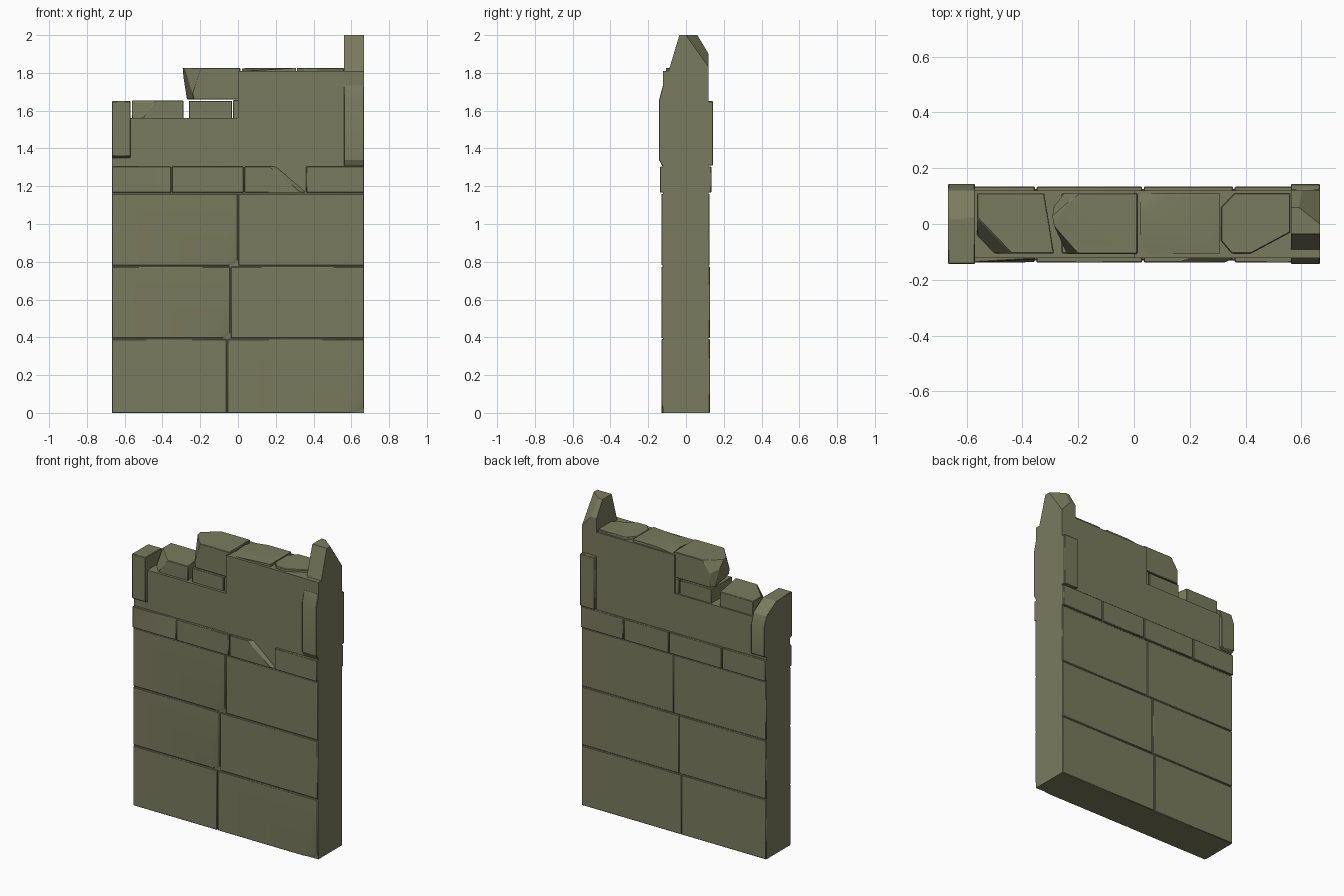
import bpy, bmesh
from mathutils import Vector

if "Cube" in bpy.data.objects:
    bpy.data.objects.remove(bpy.data.objects["Cube"], do_unlink=True)

stone = bpy.data.materials.new("mossy_stone")
stone.use_nodes = True
COLOUR = (0.195, 0.198, 0.112, 1)
stone.diffuse_color = COLOUR
bsdf = stone.node_tree.nodes["Principled BSDF"]
bsdf.inputs["Base Color"].default_value = COLOUR
bsdf.inputs["Roughness"].default_value = 0.9

# Outline coordinates (a, b) and extrusion coordinate t for each axis
PLACE = {
    "x": lambda a, b, t: (t, a, b),
    "y": lambda a, b, t: (a, t, b),
    "z": lambda a, b, t: (a, b, t),
}


def prism(name, axis, outline, lo, hi, cuts=(), bevel=0.003, angle=0.4):
    """Extrude an outline along an axis, then break off corners with three-point planes."""
    bm = bmesh.new()
    face = bm.faces.new([bm.verts.new(PLACE[axis](a, b, lo)) for a, b in outline])
    step = Vector(PLACE[axis](0, 0, hi - lo))
    new = bmesh.ops.extrude_face_region(bm, geom=[face])["geom"]
    bmesh.ops.translate(bm, vec=step, verts=[v for v in new if isinstance(v, bmesh.types.BMVert)])
    centre = sum((v.co for v in bm.verts), Vector()) / len(bm.verts)
    for cut in cuts:
        p, q, r = map(Vector, cut)
        normal = (q - p).cross(r - p).normalized()
        if normal.dot(centre - p) > 0:
            normal.negate()
        geom = bm.verts[:] + bm.edges[:] + bm.faces[:]
        bmesh.ops.bisect_plane(bm, geom=geom, plane_co=p, plane_no=normal, clear_outer=True)
        bmesh.ops.holes_fill(bm, edges=[e for e in bm.edges if e.is_boundary])
    bmesh.ops.recalc_face_normals(bm, faces=bm.faces[:])
    mesh = bpy.data.meshes.new(name)
    bm.to_mesh(mesh)
    bm.free()
    mesh.materials.append(stone)
    obj = bpy.data.objects.new(name, mesh)
    bpy.context.collection.objects.link(obj)
    if bevel:
        mod = obj.modifiers.new("worn_edges", "BEVEL")
        mod.width, mod.segments = bevel, 1
    bpy.ops.object.select_all(action="DESELECT")
    obj.select_set(True)
    bpy.context.view_layer.objects.active = obj
    bpy.ops.object.shade_smooth_by_angle(angle=angle)
    return obj


def rect(a0, a1, b0, b1):
    return [(a0, b0), (a1, b0), (a1, b1), (a0, b1)]


W = 0.667

# Stepped wall core
prism("wall_core", "y", [(-W, 0), (W, 0), (W, 1.81), (0, 1.81), (0, 1.56), (-W, 1.56)],
      -0.122, 0.12, bevel=0)

# Brick facing on both sides: bottom, top, front, back, joints
courses = [
    (0.0, 0.39, -0.131, 0.126, [-W, -0.058, W]),
    (0.396, 0.774, -0.130, 0.126, [-W, -0.04, W]),
    (0.78, 1.16, -0.129, 0.125, [-W, 0.0, W]),
    (1.166, 1.304, -0.138, 0.134, [-W, -0.352, 0.032, 0.358, W]),
]

# Front bricks with a broken corner, keyed by (course, brick)
broken = {
    (0, 1): [((0.56, -0.131, 0), (W, -0.131, 0.05), (W, -0.115, 0))],
    (1, 0): [((-0.12, -0.13, 0.396), (-0.04, -0.13, 0.44), (-0.04, -0.115, 0.396))],
    (2, 0): [((-0.08, -0.129, 0.78), (0, -0.129, 0.83), (0, -0.115, 0.78))],
    (3, 0): [((-0.58, -0.138, 1.304), (-0.40, -0.138, 1.166), (-0.352, -0.125, 1.304))],
    (3, 2): [((0.17, -0.138, 1.304), (0.33, -0.138, 1.166), (0.20, -0.122, 1.304))],
}
for row, (z0, z1, front, back, joints) in enumerate(courses):
    for col, (x0, x1) in enumerate(zip(joints, joints[1:])):
        left = x0 if x0 == -W else x0 + 0.003
        right = x1 if x1 == W else x1 - 0.003
        tag = f"{row + 1}_{col + 1}"
        prism(f"front_brick_{tag}", "y", rect(left, right, z0, z1), front, -0.1,
              broken.get((row, col), ()))
        prism(f"back_brick_{tag}", "y", rect(left, right, z0, z1), 0.1, back)

# Corner stones wrapping the two upper ends
prism("right_end_corner_stone", "x",
      [(-0.143, 1.36), (-0.143, 1.65), (0.02, 1.65), (0.12, 1.59), (0.143, 1.52),
       (0.143, 1.33), (0.1, 1.31), (-0.1, 1.34)], -W, -0.57)
prism("left_end_corner_stone", "x",
      [(-0.125, 1.306), (-0.143, 1.34), (-0.143, 1.655), (-0.122, 1.735),
       (0.1, 1.735), (0.12, 1.65), (0.143, 1.65), (0.143, 1.31)], 0.562, W)

# Pointed stone at the highest corner
prism("peak_stone", "x",
      [(-0.095, 1.8), (-0.035, 2), (0.06, 2), (0.12, 1.9), (0.12, 1.8)], 0.562, W,
      [((W, 0, 2), (W, 0.12, 1.83), (0.59, 0.06, 2))], bevel=0)

# Loose stones on the low step
prism("low_step_stone", "z",
      [(-0.562, -0.105), (-0.287, -0.105), (-0.322, 0.11), (-0.562, 0.11)], 1.55, 1.653,
      [((-0.56, 0.02, 1.653), (-0.44, -0.105, 1.653), (-0.5, -0.105, 1.56))])
prism("middle_step_stone", "z", rect(-0.26, -0.032, -0.105, 0.11), 1.55, 1.652)
prism("wedge_stone", "z", rect(-0.026, 0.01, -0.105, 0.11), 1.55, 1.656)
prism("overhanging_stone", "z",
      [(-0.25, -0.107), (0.012, -0.107), (0.012, 0.11), (-0.25, 0.11), (-0.297, 0.05),
       (-0.28, -0.04)], 1.66, 1.826,
      [((-0.297, 0.05, 1.826), (-0.28, -0.04, 1.826), (-0.255, 0, 1.66)),
       ((-0.275, -0.02, 1.826), (-0.2, -0.107, 1.826), (-0.24, -0.107, 1.70)),
       ((-0.29, 0.03, 1.826), (-0.2, 0.11, 1.826), (-0.25, 0.11, 1.75))])

# Worn slabs on the high step
prism("worn_slab", "z", rect(0.022, 0.308, -0.105, 0.11), 1.80, 1.826,
      [((0.05, 0.04, 1.826), (0.14, 0.11, 1.826), (0.02, 0.11, 1.81)),
       ((0.05, 0.04, 1.826), (0.30, -0.10, 1.826), (0.05, -0.105, 1.81))], bevel=0)
prism("chipped_slab", "z",
      [(0.35, -0.105), (0.42, -0.105), (0.56, -0.03), (0.56, 0.11), (0.36, 0.11),
       (0.312, 0.06), (0.312, -0.06)], 1.80, 1.826)
